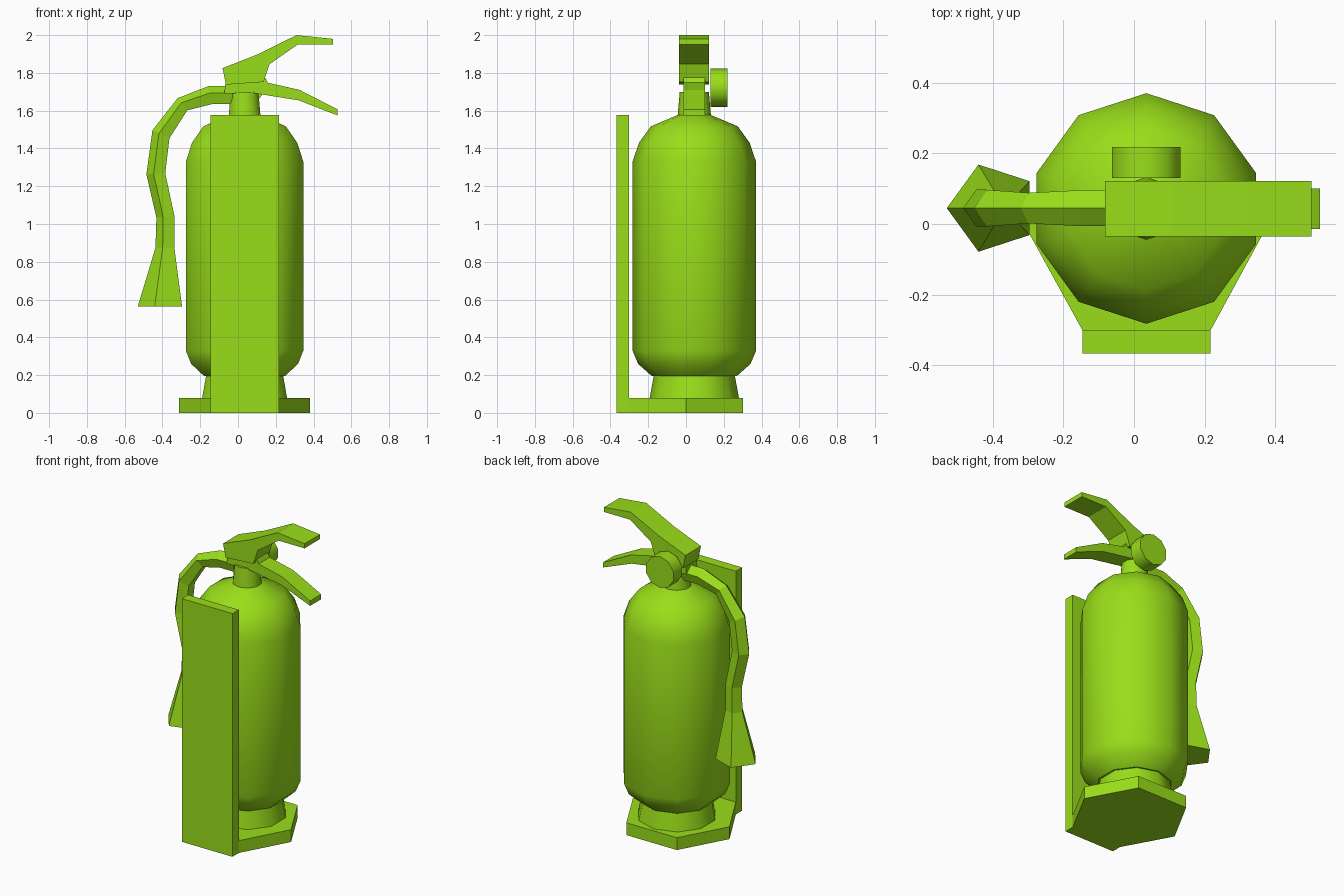
import bpy, bmesh, math
from mathutils import Vector

if "Cube" in bpy.data.objects:
    bpy.data.objects.remove(bpy.data.objects["Cube"])

CX, CY = 0.035, 0.044  # axis of the tank

green = bpy.data.materials.new("green")
green.diffuse_color = (0.32, 0.73, 0.01, 1)
green.use_nodes = True
green.node_tree.nodes["Principled BSDF"].inputs["Base Color"].default_value = green.diffuse_color


def make_object(name, rings, smooth=False):
    """Skin a list of equal-length vertex rings and cap both ends."""
    bm = bmesh.new()
    loops = [[bm.verts.new(p) for p in ring] for ring in rings]
    n = len(loops[0])
    for a, b in zip(loops, loops[1:]):
        for i in range(n):
            j = (i + 1) % n
            bm.faces.new((a[i], a[j], b[j], b[i]))
    bm.faces.new(loops[0])
    bm.faces.new(loops[-1])
    bmesh.ops.recalc_face_normals(bm, faces=bm.faces)
    mesh = bpy.data.meshes.new(name)
    bm.to_mesh(mesh)
    bm.free()
    mesh.materials.append(green)
    obj = bpy.data.objects.new(name, mesh)
    bpy.context.collection.objects.link(obj)
    if smooth:
        bpy.ops.object.select_all(action='DESELECT')
        obj.select_set(True)
        bpy.context.view_layer.objects.active = obj
        bpy.ops.object.shade_smooth_by_angle(angle=math.radians(40))
    return obj


def polygon(n, r, start):
    return [(r * math.cos(start + math.tau * i / n),
             r * math.sin(start + math.tau * i / n)) for i in range(n)]


def lathe(name, profile, n, start, smooth):
    rings = [[(CX + x, CY + y, z) for x, y in polygon(n, r, start)] for r, z in profile]
    return make_object(name, rings, smooth)


def extrude_y(name, outline, y0, y1, smooth=False):
    """Extrude an xz outline between two y positions."""
    return make_object(name, [[(x, y, z) for x, z in outline] for y in (y0, y1)], smooth)


# Tank with its foot ring and neck
lathe("tank", [(0.238, 0.07), (0.215, 0.195), (0.225, 0.195), (0.298, 0.26),
               (0.327, 0.33), (0.327, 1.33), (0.293, 1.43), (0.23, 1.517),
               (0.088, 1.577), (0.077, 1.70)], 10, math.pi / 2, True)

# Hexagonal stand base
base = [(-0.312, 0), (-0.146, -0.302), (0.217, -0.302),
        (0.381, 0), (0.217, 0.302), (-0.146, 0.302)]
make_object("stand_base", [[(x, y, z) for x, y in base] for z in (0, 0.08)])

# Upright back plate of the stand
extrude_y("stand_plate", [(-0.146, 0), (0.217, 0), (0.217, 1.577), (-0.146, 1.577)],
          -0.367, -0.302)

# Upper handle
extrude_y("upper_handle", [(-0.082, 1.825), (0.109, 1.90), (0.31, 2.0), (0.503, 1.98),
                           (0.503, 1.95), (0.316, 1.95), (0.167, 1.846), (0.135, 1.752),
                           (-0.064, 1.738)], -0.036, 0.122)

# Lower lever
extrude_y("lower_lever", [(-0.072, 1.69), (-0.068, 1.738), (0.10, 1.75), (0.137, 1.787),
                          (0.158, 1.748), (0.326, 1.71), (0.527, 1.607), (0.527, 1.575),
                          (0.32, 1.655), (0.10, 1.69)], -0.014, 0.10)

# Pressure gauge
extrude_y("gauge", [(CX + x, 1.722 + z) for x, z in polygon(10, 0.102, math.pi / 2)],
          0.13, 0.219, True)

# Hose and nozzle: outer and inner side points of a pentagonal tube
hose = [((-0.03, 1.73), (-0.03, 1.634)), ((-0.156, 1.73), (-0.14, 1.634)),
        ((-0.32, 1.666), (-0.268, 1.602)), ((-0.453, 1.496), (-0.363, 1.454)),
        ((-0.485, 1.263), (-0.385, 1.268)), ((-0.432, 1.034), (-0.337, 1.045)),
        ((-0.437, 0.875), (-0.337, 0.875)), ((-0.531, 0.562), (-0.296, 0.562))]
rings = []
for outer, inner in hose:
    o = Vector((outer[0], 0.045, outer[1]))
    i = Vector((inner[0], 0.045, inner[1]))
    r = (o - i).length / (1 + math.cos(math.pi / 5))
    out = (o - i).normalized()
    centre = o - out * r
    rings.append([centre + out * u + Vector((0, v, 0)) for u, v in polygon(5, r, 0)])
make_object("hose", rings)
